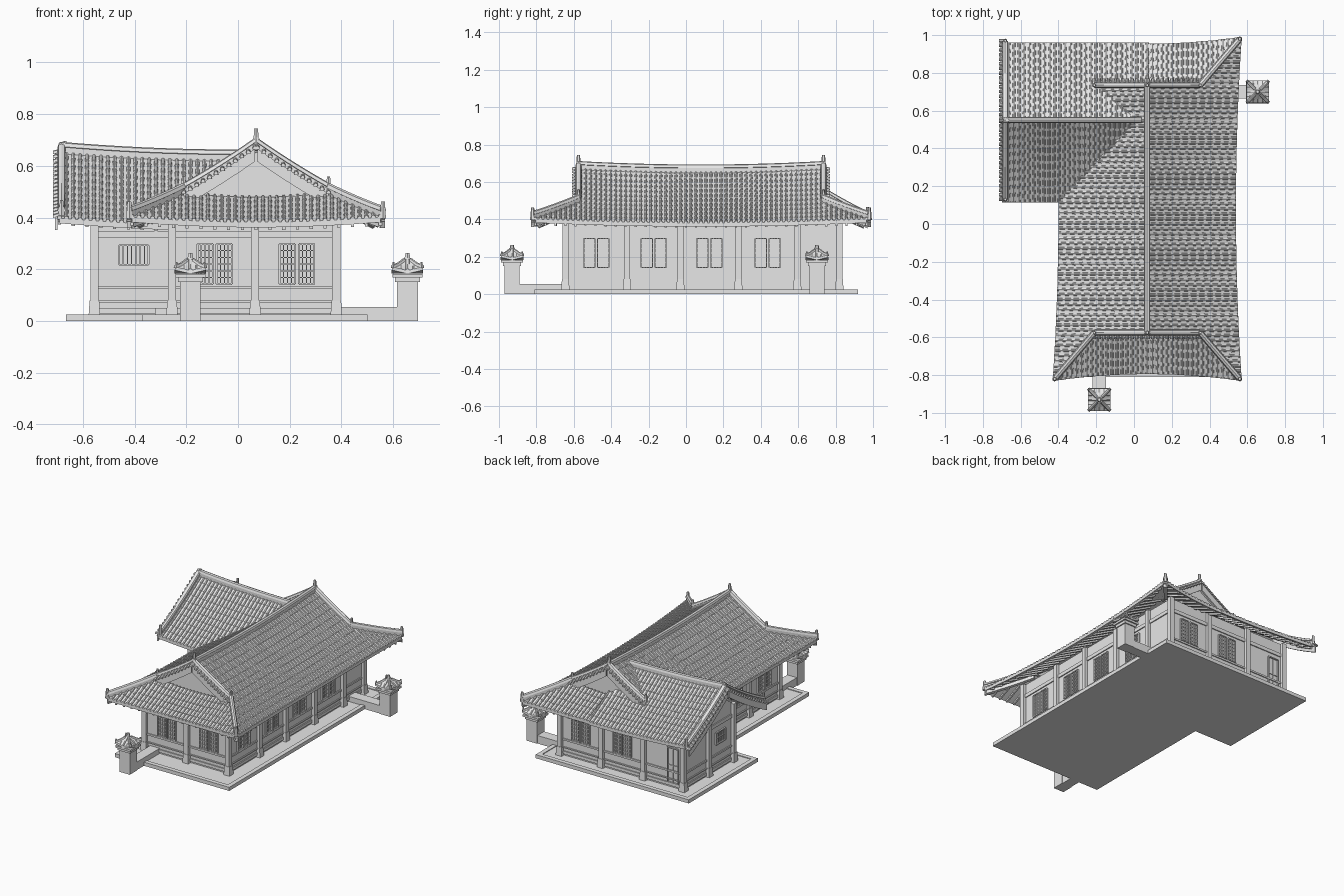
import bpy, bmesh, math
from mathutils import Vector, Matrix

cube = bpy.data.objects.get("Cube")
if cube:
    bpy.data.objects.remove(cube, do_unlink=True)

grey = bpy.data.materials.new("plain_grey")
grey.use_nodes = True
grey.diffuse_color = (0.8, 0.8, 0.8, 1)
grey.node_tree.nodes["Principled BSDF"].inputs["Base Color"].default_value = grey.diffuse_color
UP = Vector((0, 0, 1))


def finish(name, bm):
    bmesh.ops.recalc_face_normals(bm, faces=bm.faces[:])
    mesh = bpy.data.meshes.new(name)
    bm.to_mesh(mesh)
    bm.free()
    mesh.materials.append(grey)
    bpy.context.collection.objects.link(bpy.data.objects.new(name, mesh))


def box(bm, x0, x1, y0, y1, z0, z1):
    m = Matrix.Translation(((x0 + x1) / 2, (y0 + y1) / 2, (z0 + z1) / 2))
    bmesh.ops.create_cube(bm, size=1, matrix=m @ Matrix.Diagonal((x1 - x0, y1 - y0, z1 - z0, 1)))


def prism(bm, pts, depth):
    lo = [bm.verts.new(p) for p in pts]
    hi = [bm.verts.new(Vector(p) + depth) for p in pts]
    bm.faces.new(lo)
    bm.faces.new(hi)
    for i in range(len(pts)):
        j = (i + 1) % len(pts)
        bm.faces.new((lo[i], lo[j], hi[j], hi[i]))


def sweep(bm, pts, section, scales=None):
    d = pts[-1] - pts[0]
    side = Vector((d.y, -d.x, 0)).normalized()
    scales = scales or [1] * len(pts)
    rings = [[bm.verts.new(p + side * a * k + UP * b * k) for a, b in section]
             for p, k in zip(pts, scales)]
    n = len(section)
    for r, q in zip(rings, rings[1:]):
        for i in range(n):
            bm.faces.new((r[i], r[(i + 1) % n], q[(i + 1) % n], q[i]))
    bm.faces.new(rings[0])
    bm.faces.new(rings[-1])


def knob(bm, p, height, r=0.014):
    m = Matrix.Translation(Vector(p) + UP * height / 2)
    bmesh.ops.create_cone(bm, cap_ends=True, segments=6, radius1=r, radius2=r * 0.6, depth=height, matrix=m)


def spread(a, b, step=0.027):
    n = max(1, round((b - a) / step))
    return [a + (b - a) * i / n for i in range(n + 1)]


R = 0.009
TILE = [(-R, -R / 2), (-R * .7, R * .7), (0, R), (R * .7, R * .7), (R, -R / 2)]
RIDGE = [(-.011, -.015), (-.011, .018), (-.016, .02), (-.011, .034), (0, .038),
         (.011, .034), (.016, .02), (.011, .018), (.011, -.015)]
BEAM = [(-.006, -.006), (.006, -.006), (.006, .006), (-.006, .006)]
BOARD = [(-.005, -.05), (.005, -.05), (.005, .0), (-.005, .0)]


# Sloping roof side: solid sheet, rows of stepped round tiles, rafters below
def roof_slope(name, stations, path, rafter_start):
    bm, n = bmesh.new(), 8
    rows = [[bm.verts.new(path(t, i / n)) for i in range(n + 1)] for t in stations]
    for r, q in zip(rows, rows[1:]):
        for i in range(n):
            bm.faces.new((r[i], r[i + 1], q[i + 1], q[i]))
    new = bmesh.ops.extrude_face_region(bm, geom=bm.faces[:])["geom"]
    bmesh.ops.translate(bm, vec=(0, 0, -.02), verts=[v for v in new if isinstance(v, bmesh.types.BMVert)])
    finish(name + "_sheet", bm)
    tiles, rafters = bmesh.new(), bmesh.new()
    for k, t in enumerate(stations):
        count = max(1, round((path(t, 1) - path(t, 0)).length / 0.05))
        pts = [path(t, (i + e) / count) for i in range(count) for e in (0, 1)]
        sweep(tiles, pts, TILE, [.75, 1.05] * count)
        if k % 2 == 0:
            sweep(rafters, [path(t, u) - UP * .028 for u in (rafter_start, .96)], BEAM)
    finish(name + "_tiles", tiles)
    finish(name + "_rafters", rafters)


CX, CY, HALF, GY, GD = 0.07, 0.08, 0.9, 0.655, 0.28
WY, WX = 0.55, -0.69


def main_z(d, s):
    return .655 - .7 * d + .25 * d * d + .035 * s * s


def wing_z(d, x):
    return .625 - .7 * d + .25 * d * d + .03 * min(0, x / WX * -1) ** 2


def main_side(sx):
    def path(y, u):
        s = (y - CY) / HALF
        hip = (abs(y - CY) - GY) / (HALF - GY)
        start = GD + hip * .21 if hip > 0.001 else 0
        end = .47 + .03 * s * s
        if sx < 0 and y > .1:
            end = min(end, .11 + abs(y - WY) * .98)
        d = start + (end - start) * u
        return Vector((CX + sx * d, y, main_z(d, s)))
    return path


def main_end(sy):
    def path(q, u):
        a = abs(q)
        f0 = max(0, (a - GD) / .21)
        f1 = (.22 + .035 * (q / .49) ** 2) / .245
        f = f0 + (f1 - f0) * u
        d, dist = GD + .21 * f, GY + .245 * f
        return Vector((CX + q, CY + sy * dist, main_z(d, dist / HALF * a / d)))
    return path


def wing_side(sy, end):
    def path(x, u):
        start = .185 if sy > 0 and x > 0.03 else 0
        d = start + (end - start) * u
        return Vector((x, WY + sy * d, wing_z(d, x)))
    return path


# Roof slopes
roof_slope("main_roof_east", spread(CY - .885, CY + .885), main_side(1), .6)
roof_slope("main_roof_west", spread(CY - .885, CY + GY), main_side(-1), .6)
roof_slope("main_roof_front", spread(-.48, .48), main_end(-1), .1)
roof_slope("main_roof_back", spread(0, .48), main_end(1), .1)
roof_slope("wing_roof_front", spread(WX, .03), wing_side(-1, .435), .6)
roof_slope("wing_roof_back", spread(WX, CX), wing_side(1, .41), .6)

# Ridge caps and their end ornaments
bm = bmesh.new()
sweep(bm, [Vector((CX, y, main_z(0, (y - CY) / HALF))) for y in spread(CY - GY - .01, CY + GY + .01, .1)], RIDGE)
sweep(bm, [Vector((x, WY, wing_z(0, x))) for x in spread(WX, .04, .08)], RIDGE)
for sy in (-1, 1):
    knob(bm, (CX, CY + sy * GY, .67), .075)
knob(bm, (WX + .02, WY, .65), .045)
for sx, sy in ((-1, -1), (1, -1), (1, 1)):
    hip = []
    for i in range(7):
        d, dist = GD + .21 * i / 6, GY + .245 * i / 6
        hip.append(Vector((CX + sx * d, CY + sy * dist, main_z(d, dist / HALF))))
    sweep(bm, hip, RIDGE)
    knob(bm, hip[-1] - UP * .01, .065)
    sweep(bm, [p - UP * .035 for p in hip], [(a * 2, b * 2) for a, b in BEAM])
finish("roof_ridges", bm)


# Gable edges: cap, short crosswise tiles and a hanging board
def gable_edge(bm, pts, out):
    sweep(bm, pts, RIDGE)
    sweep(bm, [p + out * .02 - UP * .004 for p in pts], BOARD)
    for p in pts:
        sweep(bm, [p + UP * .006, p + out * .034 - UP * .002], TILE)
    knob(bm, pts[-1], .062, .012)


bm = bmesh.new()
for sy in (-1, 1):
    for sx in (-1, 1):
        edge = [Vector((CX + sx * d, CY + sy * GY, main_z(d, GY / HALF))) for d in spread(.005, GD, .025)]
        gable_edge(bm, edge, Vector((0, sy, 0)))
    gable_edge(bm, [Vector((WX + .008, WY + sy * d, wing_z(d, WX))) for d in spread(.005, .42, .025)],
               Vector((-1, 0, 0)))
finish("gable_edges", bm)

# Gable walls
bm = bmesh.new()
for sy in (-1, 1):
    y = CY + sy * (GY - .02)
    prism(bm, [(CX - .29, y, .46), (CX + .29, y, .46), (CX, y, .66)], Vector((0, -sy * .02, 0)))
finish("main_gables", bm)

# House body
E, W, FRONT, BACK, WW, WF = .375, -.255, -.64, .815, -.55, .285
bm = bmesh.new()
box(bm, W, E, FRONT, BACK, .01, .42)
prism(bm, [(WW, WF, .01), (WW, BACK, .01), (WW, BACK, .42), (WW, WY, .6), (WW, WF, .42)],
      Vector((W - WW + .05, 0, 0)))
finish("walls", bm)

# Platform with curb stones
px0, px1, py0, py1, pw, pf = -.37, .5, -.81, .92, -.665, .17
bm = bmesh.new()
prism(bm, [(px0, py0, 0), (px1, py0, 0), (px1, py1, 0), (pw, py1, 0), (pw, pf, 0), (px0, pf, 0)], UP * .02)
finish("platform", bm)
bm = bmesh.new()
c = .03
for x0, x1, y0, y1 in ((px0, px1, py0, py0 + c), (px1 - c, px1, py0, py1), (pw, px1, py1 - c, py1),
                       (pw, pw + c, pf, py1), (pw, px0, pf, pf + c), (px0, px0 + c, py0, pf + c)):
    box(bm, x0, x1, y0, y1, .001, .025)
box(bm, -.32, -.27, .2, .28, .02, .05)
finish("curb_and_step", bm)

# Columns on stone bases
bays = [-.645, -.315, -.03, .28, .595, .82]
places = {(.38, y) for y in bays} | {(-.255, y) for y in bays[:4]}
places |= {(x, y) for x in (.066, -.255) for y in (bays[0], .82)}
places |= {(-.555, .28), (-.555, .55), (-.555, .82)}
bm = bmesh.new()
for x, y in sorted(places):
    box(bm, x - .016, x + .016, y - .016, y + .016, .07, .42)
    m = Matrix.Translation((x, y, .05)) @ Matrix.Rotation(math.pi / 4, 4, "Z")
    bmesh.ops.create_cone(bm, cap_ends=True, segments=4, radius1=.032, radius2=.026, depth=.06, matrix=m)
finish("columns", bm)


# Wall fittings are placed by centre, wall direction and outward direction
def fitting(bm, p, along, out, u, z, w, h, t):
    c = Vector(p) + along * u + UP * z
    s = along * w + out * t + UP * h
    m = Matrix.Translation(c) @ Matrix.Diagonal((abs(s.x), abs(s.y), abs(s.z), 1))
    bmesh.ops.create_cube(bm, size=1, matrix=m)


def lattice(bm, p, along, out, u, z, w, h, nv, nh):
    for i in range(nv + 1):
        edge = i in (0, nv)
        fitting(bm, p, along, out, u - w / 2 + w * i / nv, z, .007 if edge else .004, h, .02 if edge else .012)
    for i in range(nh + 1):
        edge = i in (0, nh)
        fitting(bm, p, along, out, u, z - h / 2 + h * i / nh, w, .007 if edge else .004, .02 if edge else .012)


def facade(name, start, end, out, windows):
    bm = bmesh.new()
    a, b, out = Vector((*start, 0)), Vector((*end, 0)), Vector((*out, 0))
    along, mid, length = (b - a).normalized(), (a + b) / 2, (b - a).length
    for z, h in ((.04, .02), (.075, .008), (.13, .012), (.335, .025)):
        fitting(bm, mid, along, out, 0, z, length, h, .014)
    for u in windows:
        for s in (-.037, .037):
            lattice(bm, a, along, out, u + s, .22, .06, .155, 4, 6)
    return bm, a, along, out


bm, *_ = facade("front", (W, FRONT), (E, FRONT), (0, -1), (.165, .483))
finish("front_windows", bm)
mids = [(p + q) / 2 - FRONT for p, q in zip(bays, bays[1:])]
bm, *_ = facade("east", (E, FRONT), (E, BACK), (1, 0), mids[:4])
finish("east_windows", bm)
bm, *_ = facade("west", (W, FRONT), (W, WF), (-1, 0), mids[:3])
finish("west_windows", bm)
bm, a, along, out = facade("back", (E, BACK), (WW, BACK), (0, 1), (.147, .465))
lattice(bm, a, along, out, .85, .17, .08, .24, 2, 2)
finish("back_windows_and_door", bm)
bm, a, along, out = facade("wing_front", (WW, WF), (W, WF), (0, -1), ())
lattice(bm, a, along, out, .147, .255, .115, .075, 7, 1)
finish("wing_front_vent", bm)
bm, a, along, out = facade("wing_end", (WW, BACK), (WW, WF), (-1, 0), ())
lattice(bm, a, along, out, .4, .24, .1, .08, 5, 2)
finish("wing_end_vent", bm)


# Gate pillar with a small tiled cap
def pillar(name, x, y):
    bm = bmesh.new()
    for h, z0, z1 in ((.04, 0, .16), (.048, .15, .168), (.058, .168, .182)):
        box(bm, x - h, x + h, y - h, y + h, z0, z1)
    centre = Vector((x, y, 0))
    levels = [(.064, .183, .014), (.062, .195, .014), (.04, .212, .006), (.014, .236, 0)]
    rings = []
    for r, z, lift in levels:
        ring = []
        for k in range(8):
            rr = r * (math.sqrt(2) * .95 if k % 2 else .95)
            ang = k * math.pi / 4
            ring.append(bm.verts.new(centre + Vector((rr * math.cos(ang), rr * math.sin(ang), z + lift * (k % 2)))))
        rings.append(ring)
    for r, q in zip(rings, rings[1:]):
        for i in range(8):
            bm.faces.new((r[i], r[(i + 1) % 8], q[(i + 1) % 8], q[i]))
    bm.faces.new(rings[0])
    bm.faces.new(rings[-1])
    lines = [[ring[k].co.copy() for ring in rings[:0:-1]] for k in range(8)]
    for k, line in enumerate(lines):
        sweep(bm, line, TILE, [.9] * 3)
        if k % 2:
            knob(bm, line[-1].lerp(line[0], .1), .016, .007)
        else:
            side = Vector((-math.sin(k * math.pi / 4), math.cos(k * math.pi / 4), 0))
            for s in (-.025, .025):
                sweep(bm, [p + side * s + UP * .002 for p in line[1:]], TILE, [.6, .7])
    knob(bm, (x, y, .232), .03, .015)
    finish(name, bm)


pillar("front_gate_pillar", -.184, -.93)
pillar("side_gate_pillar", .655, .7)
bm = bmesh.new()
box(bm, -.22, -.148, -.9, -.64, 0, .055)
box(bm, .37, .62, .664, .736, 0, .055)
finish("low_walls", bm)
